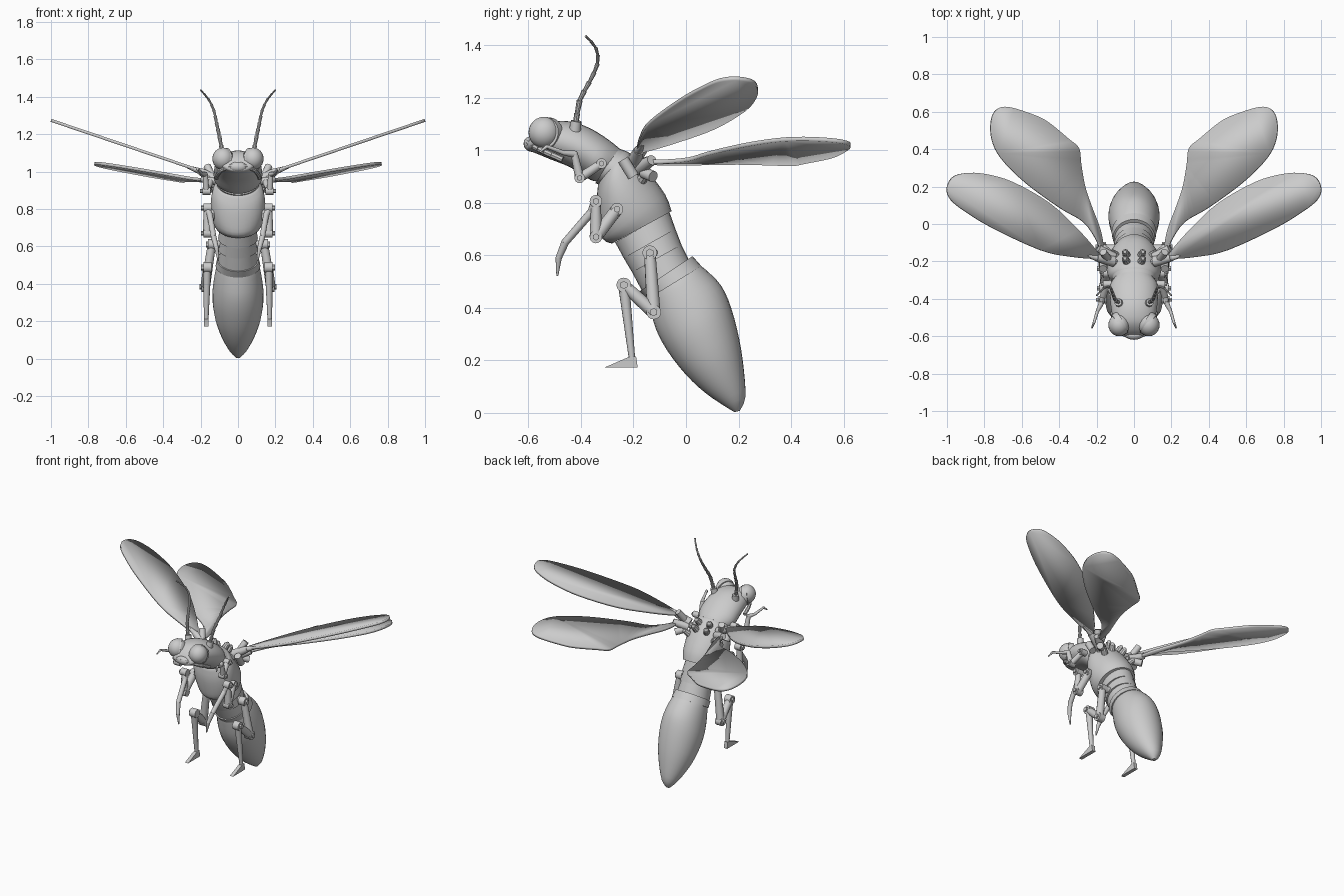
import bpy, bmesh, math
from mathutils import Vector

if "Cube" in bpy.data.objects:
    bpy.data.objects.remove(bpy.data.objects["Cube"])


def finish(name, bm, angle=35):
    bmesh.ops.recalc_face_normals(bm, faces=bm.faces[:])
    me = bpy.data.meshes.new(name)
    bm.to_mesh(me)
    bm.free()
    for p in me.polygons:
        p.use_smooth = True
    me.set_sharp_from_angle(angle=math.radians(angle))
    ob = bpy.data.objects.new(name, me)
    bpy.context.collection.objects.link(ob)
    return ob


def spline(pts, n, closed=False):
    """Catmull-Rom points through a list of equal-length tuples."""
    P = [Vector(p) for p in pts]
    m, out = len(P), []
    for i in range(m if closed else m - 1):
        if closed:
            a, b, c, d = (P[(i + k) % m] for k in (-1, 0, 1, 2))
        else:
            a, b, c, d = (P[min(max(i + k, 0), m - 1)] for k in (-1, 0, 1, 2))
        for j in range(n):
            t = j / n
            out.append(0.5 * (2 * b + (c - a) * t + (2 * a - 5 * b + 4 * c - d) * t * t
                              + (3 * b - a - 3 * c + d) * t ** 3))
    return out if closed else out + [P[-1]]


def loft(name, rings, n=1, seg=28):
    """Ellipse rings: back y, back z, belly y, belly z, half width."""
    bm = bmesh.new()
    loops = []
    for ay, az, by, bz, w in spline(rings, n):
        loop = []
        for i in range(seg):
            a = 2 * math.pi * i / seg
            s = math.sin(a) / 2
            loop.append(bm.verts.new((w * math.cos(a), (ay + by) / 2 + s * (ay - by),
                                      (az + bz) / 2 + s * (az - bz))))
        loops.append(loop)
    for p, q in zip(loops, loops[1:]):
        for i in range(seg):
            j = (i + 1) % seg
            bm.faces.new((p[i], p[j], q[j], q[i]))
    bm.faces.new(loops[0])
    bm.faces.new(loops[-1])
    return finish(name, bm)


def add_rod(bm, a, b, r1, r2, seg=12):
    a, b = Vector(a), Vector(b)
    d = b - a
    vs = bmesh.ops.create_cone(bm, cap_ends=True, segments=seg, radius1=r1, radius2=r2,
                               depth=d.length)['verts']
    rot = d.to_track_quat('Z', 'Y')
    for v in vs:
        v.co = rot @ v.co + (a + b) / 2


def add_ball(bm, c, r, scale=(1, 1, 1), seg=16):
    vs = bmesh.ops.create_uvsphere(bm, u_segments=seg, v_segments=seg // 2, radius=r)['verts']
    for v in vs:
        v.co = Vector(c) + Vector([v.co[i] * scale[i] for i in range(3)])


def mx(p, s):
    return (p[0] * s, p[1], p[2])


# Body: head, thorax, stepped waist, collar, abdomen
loft("head", [(-.25, 1.004, -.335, .882, .105), (-.297, 1.042, -.365, .888, .128),
              (-.365, 1.084, -.44, .935, .128), (-.44, 1.11, -.517, .966, .118),
              (-.517, 1.108, -.575, .99, .105), (-.565, 1.08, -.605, 1.0, .08),
              (-.59, 1.05, -.61, 1.015, .045)], 3)
loft("neck_collar", [(-.26, 1.01, -.345, .875, .11), (-.237, 1.0, -.325, .868, .115)])
loft("thorax", [(-.24, 1.0, -.335, .87, .11), (-.215, .99, -.34, .80, .135),
                (-.157, .935, -.33, .719, .146), (-.08, .833, -.314, .66, .137),
                (-.055, .768, -.282, .645, .118)], 3)
waist = [(-.063, .765, -.27, .65), (-.04, .70, -.237, .589), (-.017, .64, -.205, .535),
         (.012, .58, -.165, .46)]
for i in range(3):
    p, q = waist[i], waist[i + 1]
    loft("waist_segment", [(*p, .095), (*q, .106)])
loft("abdomen_collar", [(.025, .597, -.176, .464, .112), (.059, .559, -.146, .433, .12)])
loft("abdomen", [(.048, .565, -.145, .438, .11), (.078, .543, -.138, .405, .119),
                 (.135, .483, -.115, .32, .132), (.172, .40, -.07, .235, .137),
                 (.203, .28, .0, .145, .121), (.22, .167, .075, .075, .088),
                 (.226, .06, .145, .027, .046), (.205, .008, .185, .003, .012)], 3)

# Upper lip arch and mouth plate
bm = bmesh.new()
lip = spline([(-.115, -.47, .965), (-.09, -.56, 1.005), (0, -.605, 1.035), (.09, -.56, 1.005),
              (.115, -.47, .965)], 4)
for a, b in zip(lip, lip[1:]):
    add_rod(bm, a, b, .012, .012, 8)
add_ball(bm, (0, -.595, 1.025), .03, (1.6, .8, .9))
finish("upper_lip", bm)

# Dorsal studs
bm = bmesh.new()
for x, y, z in [(.04, -.2, .972), (.105, -.205, .93), (.04, -.165, .94), (.1, -.165, .895)]:
    for s in (1, -1):
        n = Vector((x * s * 2.5, .2, .27)).normalized()
        c = Vector((x * s, y, z))
        add_rod(bm, c - n * .015, c + n * .028, .022, .018, 10)
        add_ball(bm, c + n * .028, .015, seg=10)
finish("back_studs", bm)

FORE = [(.19, -.185), (.34, -.175), (.5, -.14), (.75, -.025), (.9, .065), (.98, .13), (1.0, .19),
        (.97, .25), (.9, .272), (.8, .268), (.65, .225), (.45, .11), (.3, -.03), (.2, -.145)]
HIND = [(.18, -.16), (.20, -.09), (.27, .01), (.395, .085), (.58, .22), (.71, .35), (.76, .45),
        (.765, .55), (.735, .612), (.67, .625), (.54, .585), (.46, .545), (.35, .455), (.295, .405),
        (.283, .32), (.262, .2), (.225, .09), (.18, -.03), (.165, -.12)]


def wing(name, outline, height, s):
    bm = bmesh.new()
    bm.faces.new([bm.verts.new((p.x * s, p.y, height(p.x, p.y)))
                  for p in spline(outline, 4, True)])
    ob = finish(name, bm)
    m = ob.modifiers.new("thickness", 'SOLIDIFY')
    m.thickness, m.offset = .016, 0


def leg(name, pts, radii, joints, s, jr=.024):
    """Tapered links through points, with bolted discs at the joints."""
    bm = bmesh.new()
    for i in range(len(pts) - 1):
        add_rod(bm, mx(pts[i], s), mx(pts[i + 1], s), radii[i], radii[i + 1])
        add_ball(bm, mx(pts[i + 1], s), radii[i + 1], seg=10)
    for i in joints:
        x, y, z = pts[i]
        add_rod(bm, ((x - .024) * s, y, z), ((x + .02) * s, y, z), jr, jr, 16)
        add_rod(bm, ((x + .02) * s, y, z), ((x + .032) * s, y, z), jr * .55, jr * .55, 6)
    return finish(name, bm)


for s, side in ((1, "left"), (-1, "right")):
    # Wings and their hinges
    wing(side + "_forewing", FORE, lambda x, y: 1.0 + .338 * (x - .19), s)
    wing(side + "_hindwing", HIND, lambda x, y: .962 + .213 * (x - .2) - .06 * (y + .17), s)
    bm = bmesh.new()
    add_rod(bm, (.11 * s, -.2, .95), (.2 * s, -.18, 1.0), .03, .02)
    add_rod(bm, (.19 * s, -.183, .997), (.27 * s, -.165, 1.025), .018, .008)
    add_rod(bm, (.11 * s, -.18, .93), (.19 * s, -.13, .963), .028, .02)
    add_rod(bm, (.13 * s, -.16, .915), (.17 * s, -.125, .90), .022, .022)
    add_rod(bm, (.13 * s, -.2, .95), (.165 * s, -.15, 1.03), .022, .02)
    add_rod(bm, (.165 * s, -.24, .965), (.165 * s, -.2, .9), .022, .022)
    finish(side + "_wing_hinge", bm)

    # Eyes with flat outer rim
    bm = bmesh.new()
    add_ball(bm, (.08 * s, -.54, 1.068), .06, (.95, 1, 1), 24)
    add_rod(bm, (.065 * s, -.525, 1.062), (.092 * s, -.54, 1.066), .064, .061, 24)
    finish(side + "_eye", bm)

    # Segmented antenna
    bm = bmesh.new()
    path = spline([(.083, -.42, 1.1), (.1, -.405, 1.19), (.115, -.368, 1.26),
                   (.13, -.337, 1.33), (.16, -.343, 1.39), (.2, -.382, 1.435)], 2)
    for i, (a, b) in enumerate(zip(path, path[1:])):
        r = .0125 - .0008 * i
        add_rod(bm, mx(a, s), mx(b, s), r * .75, r, 10)
    add_rod(bm, (.078 * s, -.423, 1.075), (.085 * s, -.418, 1.112), .023, .02)
    finish(side + "_antenna", bm)

    # Legs
    leg(side + "_front_leg", [(.145, -.322, .95), (.17, -.405, .895), (.175, -.425, .985),
                              (.195, -.465, .99), (.215, -.53, 1.015), (.225, -.555, .995)],
        [.017, .018, .014, .009, .007, .004], (0, 1), s, .02)
    leg(side + "_middle_leg", [(.145, -.263, .776), (.165, -.343, .67), (.165, -.343, .806),
                               (.15, -.36, .765), (.13, -.46, .65), (.115, -.485, .59),
                               (.105, -.49, .525)],
        [.024, .024, .018, .016, .015, .012, .004], (0, 1, 2), s)
    leg(side + "_hind_leg", [(.14, -.138, .61), (.175, -.123, .384), (.165, -.237, .487),
                             (.17, -.205, .2)],
        [.022, .026, .022, .012], (0, 1, 2), s, .028)
    bm = bmesh.new()
    add_rod(bm, (.06 * s, -.12, .61), (.15 * s, -.138, .61), .02, .02)
    finish(side + "_hind_hip", bm)

    # Wedge foot
    bm = bmesh.new()
    prof = [(-.313, .172), (-.184, .172), (-.19, .215), (-.22, .212)]
    rows = [[bm.verts.new((x * s, y, z)) for y, z in prof] for x in (.158, .182)]
    bm.faces.new(rows[0])
    bm.faces.new(rows[1])
    for i in range(4):
        j = (i + 1) % 4
        bm.faces.new((rows[0][i], rows[0][j], rows[1][j], rows[1][i]))
    finish(side + "_hind_foot", bm)
